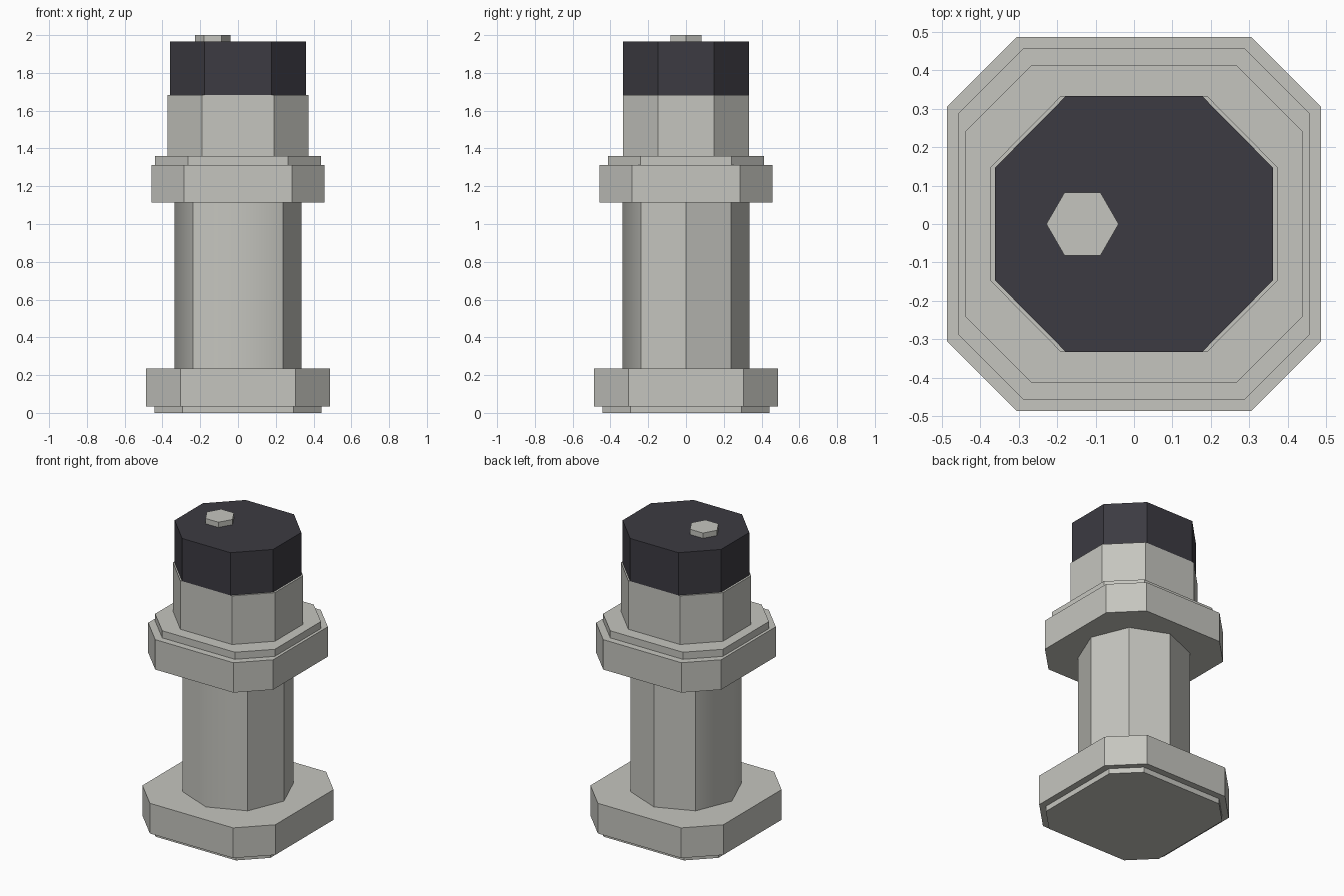
import bpy, bmesh, math

if "Cube" in bpy.data.objects:
    bpy.data.objects.remove(bpy.data.objects["Cube"])


def material(name, rgb):
    m = bpy.data.materials.new(name)
    m.diffuse_color = (*rgb, 1)
    m.use_nodes = True
    m.node_tree.nodes["Principled BSDF"].inputs["Base Color"].default_value = m.diffuse_color
    return m


grey = material("light_grey", (0.56, 0.56, 0.52))
black = material("charcoal", (0.045, 0.043, 0.054))


def prism(name, points, z0, z1, mat, soft=()):
    """Upright prism; the wall edges listed in soft are shaded smooth."""
    bm = bmesh.new()
    low = [bm.verts.new((x, y, z0)) for x, y in points]
    high = [bm.verts.new((x, y, z1)) for x, y in points]
    n = len(points)
    bm.faces.new(low[::-1])
    bm.faces.new(high)
    for i in range(n):
        j = (i + 1) % n
        bm.faces.new((low[i], low[j], high[j], high[i]))
    if soft:
        smooth = [bm.edges.get((low[i], high[i])) for i in soft]
        for f in bm.faces:
            f.smooth = True
        for e in bm.edges:
            e.smooth = e in smooth
    me = bpy.data.meshes.new(name)
    bm.to_mesh(me)
    bm.free()
    me.materials.append(mat)
    ob = bpy.data.objects.new(name, me)
    bpy.context.collection.objects.link(ob)
    return ob


def chamfered(hx, hy, cx, cy):
    """Rectangle outline with cut corners."""
    return [(hx, -cy), (hx, cy), (cx, hy), (-cx, hy),
            (-hx, cy), (-hx, -cy), (-cx, -hy), (cx, -hy)]


def ngon(n, r, x=0):
    return [(x + r * math.cos(i * math.tau / n), r * math.sin(i * math.tau / n))
            for i in range(n)]


# Base
prism("foot", chamfered(0.443, 0.443, 0.295, 0.295), 0, 0.035, grey)
prism("base", chamfered(0.487, 0.487, 0.305, 0.305), 0.035, 0.235, grey)

# Octagonal column
prism("column", ngon(8, 0.337), 0.235, 1.115, grey, soft=(4, 6))

# Collar and upper body
prism("collar", chamfered(0.458, 0.458, 0.286, 0.286), 1.115, 1.313, grey)
prism("collar_step", chamfered(0.439, 0.413, 0.266, 0.241), 1.313, 1.36, grey)
prism("upper_body", chamfered(0.374, 0.333, 0.19, 0.147), 1.36, 1.682, grey)

# Dark cap with off-centre hexagonal button
prism("cap", chamfered(0.361, 0.333, 0.177, 0.147), 1.682, 1.965, black)
prism("button", ngon(6, 0.094, -0.134), 1.965, 2.0, grey)
